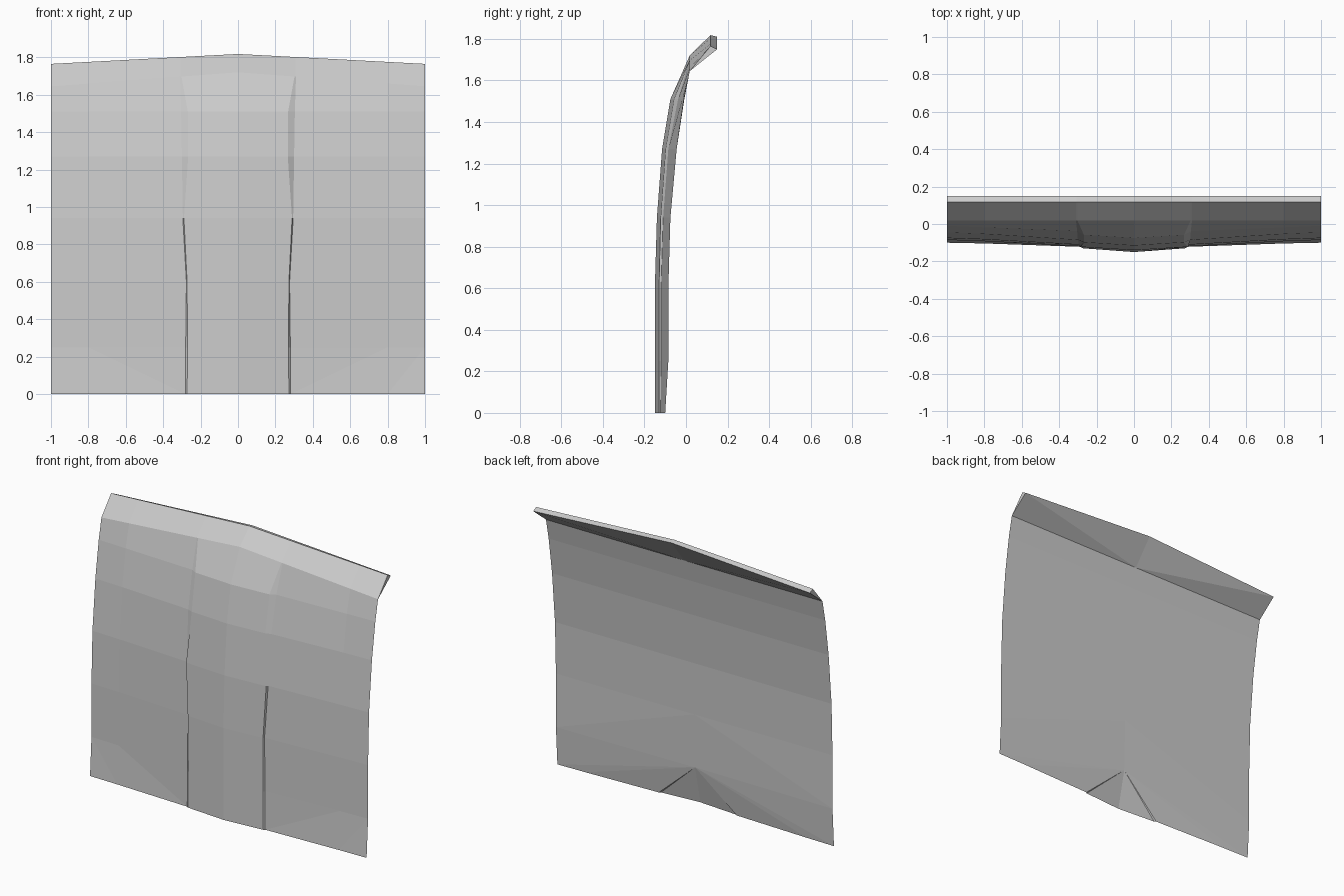
import bpy, bmesh

if "Cube" in bpy.data.objects:
    bpy.data.objects.remove(bpy.data.objects["Cube"])

grey = bpy.data.materials.new("light grey")
grey.diffuse_color = (0.6, 0.6, 0.6, 1)
grey.use_nodes = True
grey.node_tree.nodes["Principled BSDF"].inputs["Base Color"].default_value = grey.diffuse_color

# Cross rows: height, bulge x, step x, centre y, bulge y, step y, wing y, edge y
ROWS = [
    (0.00, .272, .282, -.150, -.130, -.122, -.104, -.100),
    (0.25, .270, .280, -.150, -.130, -.120, -.092, -.085),
    (0.60, .272, .276, -.150, -.130, -.120, -.092, -.085),
    (0.94, .289, .295, -.140, -.122, -.110, -.082, -.075),
    (1.27, .266, .300, -.115, -.098, -.085, -.053, -.045),
    (1.51, .268, .304, -.075, -.058, -.038, -.018, -.010),
]

bm = bmesh.new()


def face(*vs):
    bm.faces.new(vs)


# Front skin points, nine across from left to right
grid = []
for z, xi, xo, *ys in ROWS:
    xs = (0, xi, xo, .8, 1)
    half = list(zip(xs, ys))
    line = [(-x, y) for x, y in reversed(half[1:])] + half
    grid.append([bm.verts.new((x, y, z)) for x, y in line])

# Brow row and lip row rise towards the middle
XS = (-1, -.8, -.31, -.302, 0, .302, .31, .8, 1)
grid.append([bm.verts.new((x, .018, 1.72 - .075 * abs(x))) for x in XS])
grid.append([bm.verts.new((x, .118, 1.818 - .053 * abs(x))) for x in XS])

# Front skin; the lowest row of each wing is folded separately
for r in range(len(grid) - 1):
    a, b = grid[r], grid[r + 1]
    for c in range(8):
        if r == 0 and c in (0, 1, 6, 7):
            continue
        face(a[c], a[c + 1], b[c + 1], b[c])
a, b = grid[0], grid[1]
for step, wing, edge in ((2, 1, 0), (6, 7, 8)):
    face(a[step], b[wing], b[step])
    face(a[step], b[edge], b[wing])
    face(a[step], a[wing], b[edge])
    face(a[wing], a[edge], b[edge])

# Back skin: flat across, joined to the front along the side edges
BACK = ((.25, -.094), (.60, -.085), (.94, -.075), (1.27, -.045), (1.51, -.008), (1.645, .018))
mid = [bm.verts.new((0, y, z)) for z, y in BACK]
for r in range(1, 6):
    for edge in (0, 8):
        lo, hi = grid[r][edge], grid[r + 1][edge]
        if r == 1:
            face(mid[0], lo, mid[1])
            face(lo, hi, mid[1])
        else:
            face(mid[r - 1], lo, hi, mid[r])

# Back lower fold with the central notch
for inner, step, wing, edge in ((3, 2, 1, 0), (5, 6, 7, 8)):
    face(a[4], a[inner], mid[0])
    face(a[inner], a[step], mid[0])
    face(a[step], a[wing], mid[0])
    face(a[wing], a[edge], mid[0])
    face(a[edge], b[edge], mid[0])

# Lip top, underside and end caps
tip = [bm.verts.new((x, .15, 1.81 - .06 * abs(x))) for x in XS]
top = grid[-1]
for c in range(8):
    face(top[c], top[c + 1], tip[c + 1], tip[c])
for edge, cols in ((0, (0, 1, 2, 3, 4)), (8, (8, 7, 6, 5, 4))):
    crease = grid[-2][edge]
    for i, j in zip(cols[:-1], cols[1:]):
        face(tip[i], tip[j], mid[5])
    face(crease, tip[edge], mid[5])
    face(crease, top[edge], tip[edge])

bmesh.ops.recalc_face_normals(bm, faces=bm.faces)
mesh = bpy.data.meshes.new("curved_panel")
bm.to_mesh(mesh)
bm.free()
mesh.materials.append(grey)
panel = bpy.data.objects.new("curved_panel", mesh)
bpy.context.collection.objects.link(panel)
